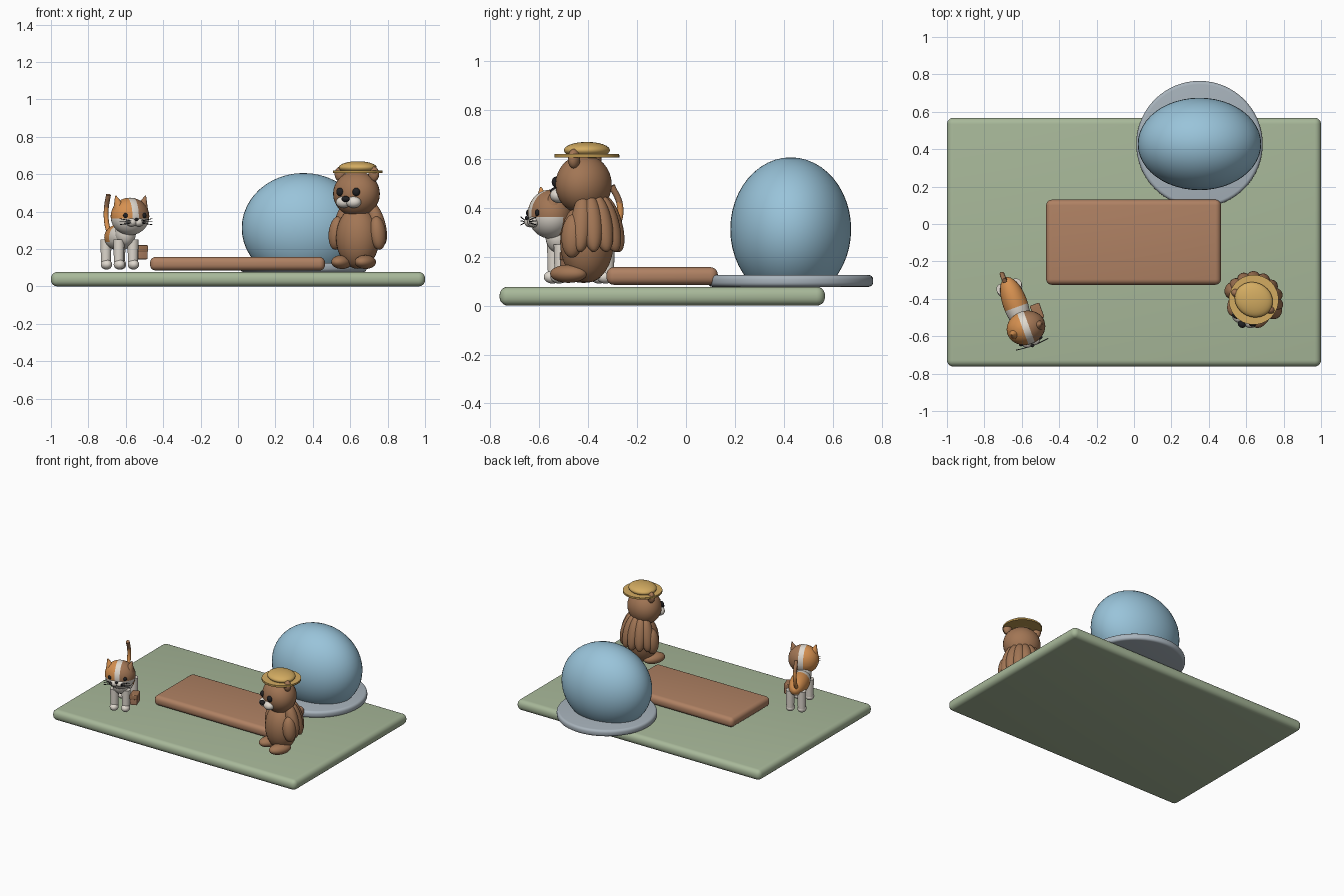
import bpy, bmesh, math
from mathutils import Matrix, Vector, Euler

cube = bpy.data.objects.get("Cube")
if cube:
    bpy.data.objects.remove(cube)


def material(name, r, g, b):
    m = bpy.data.materials.new(name)
    m.use_nodes = True
    m.diffuse_color = (r, g, b, 1)
    bsdf = m.node_tree.nodes["Principled BSDF"]
    bsdf.inputs["Base Color"].default_value = (r, g, b, 1)
    bsdf.inputs["Roughness"].default_value = 0.7
    return m


SAGE = material("sage", .39, .48, .32)
BLUE = material("sky_blue", .32, .55, .70)
WOOD = material("wood", .43, .22, .125)
STONE = material("stone_grey", .39, .45, .50)
BROWN = material("fur_brown", .36, .18, .09)
STRAW = material("straw", .65, .41, .12)
BRIM = material("dark_straw", .50, .31, .08)
ORANGE = material("fur_orange", .67, .28, .08)
CREAM = material("cream", .74, .69, .62)
BLACK = material("black", .015, .015, .017)
WORLD = Matrix()


def finish(name, bm, mats, frame=WORLD, loc=(0, 0, 0), rot=(0, 0, 0), rule=None):
    """Turn a bmesh into a smooth-shaded object; rule picks a material per face."""
    if not isinstance(mats, list):
        mats = [mats]
    for f in bm.faces:
        if rule:
            f.material_index = rule(f.calc_center_median())
    me = bpy.data.meshes.new(name)
    bm.to_mesh(me)
    bm.free()
    for m in mats:
        me.materials.append(m)
    ob = bpy.data.objects.new(name, me)
    bpy.context.collection.objects.link(ob)
    ob.matrix_world = frame @ Matrix.Translation(loc) @ Euler(rot).to_matrix().to_4x4()
    bpy.ops.object.select_all(action='DESELECT')
    ob.select_set(True)
    bpy.context.view_layer.objects.active = ob
    bpy.ops.object.shade_smooth_by_angle(angle=math.radians(40))
    return ob


def ellipsoid(name, loc, radii, mats, frame=WORLD, rot=(0, 0, 0), cuts=(), rule=None, seg=32):
    bm = bmesh.new()
    bmesh.ops.create_uvsphere(bm, u_segments=seg, v_segments=seg // 2, radius=1)
    bmesh.ops.scale(bm, vec=radii, verts=bm.verts)
    # Clean colour borders come from cutting the surface along planes
    for co, no in cuts:
        bmesh.ops.bisect_plane(bm, geom=bm.verts[:] + bm.edges[:] + bm.faces[:],
                               plane_co=co, plane_no=no)
    return finish(name, bm, mats, frame, loc, rot, rule)


def box(name, low, high, mat, bevel, frame=WORLD):
    low, high = Vector(low), Vector(high)
    bm = bmesh.new()
    bmesh.ops.create_cube(bm, size=1)
    bmesh.ops.scale(bm, vec=high - low, verts=bm.verts)
    bmesh.ops.bevel(bm, geom=bm.edges[:], offset=bevel, segments=5, profile=.5, affect='EDGES')
    return finish(name, bm, mat, frame, (low + high) / 2)


def cylinder(name, loc, r1, r2, depth, mat, frame=WORLD, rot=(0, 0, 0), seg=32, bevel=0):
    bm = bmesh.new()
    bmesh.ops.create_cone(bm, cap_ends=True, segments=seg, radius1=r1, radius2=r2, depth=depth)
    if bevel:
        rims = [e for e in bm.edges if abs(e.verts[0].co.z - e.verts[1].co.z) < 1e-5]
        bmesh.ops.bevel(bm, geom=rims, offset=bevel, segments=4, profile=.5, affect='EDGES')
    return finish(name, bm, mat, frame, loc, rot)


def tube(name, points, radius, mats, frame, rule=None):
    cu = bpy.data.curves.new(name, 'CURVE')
    cu.dimensions = '3D'
    cu.bevel_depth = radius
    cu.use_fill_caps = True
    sp = cu.splines.new('BEZIER')
    sp.bezier_points.add(len(points) - 1)
    for p, co in zip(sp.bezier_points, points):
        p.co = co
        p.handle_left_type = p.handle_right_type = 'AUTO'
    helper = bpy.data.objects.new(name + "_path", cu)
    me = bpy.data.meshes.new_from_object(helper)
    bm = bmesh.new()
    bm.from_mesh(me)
    bpy.data.objects.remove(helper)
    bpy.data.meshes.remove(me)
    return finish(name, bm, mats, frame, rule=rule)


# Ground, plank, and the dome on its plate
box("ground_slab", (-1, -.762, 0), (1, .568, .077), SAGE, .034)
box("plank", (-.47, -.325, .085), (.465, .13, .157), WOOD, .03)
cylinder("dome_plate", (.35, .427, .101), .338, .338, .048, STONE, seg=64, bevel=.018)
ellipsoid("blue_dome", (.35, .428, .312), (.33, .247, .294), BLUE, seg=48,
          cuts=[((0, 0, -.22), (0, 0, 1))])
dome = bpy.context.object
bm = bmesh.new()
bm.from_mesh(dome.data)
bmesh.ops.delete(bm, geom=[v for v in bm.verts if v.co.z < -.221], context='VERTS')
bm.to_mesh(dome.data)
bm.free()

# Bear: body, limbs, head
bear = Matrix.Translation((.64, -.405, 0)) @ Matrix.Rotation(math.radians(-26), 4, 'Z')
ellipsoid("bear_body", (0, 0, .26), (.118, .108, .166), BROWN, bear)
ellipsoid("bear_head", (0, -.015, .495), (.128, .112, .122), BROWN, bear)
for s, side in ((1, "left"), (-1, "right")):
    ellipsoid(f"bear_{side}_arm", (s * .122, -.005, .285), (.043, .047, .09), BROWN, bear,
              (0, -s * .12, 0))
    ellipsoid(f"bear_{side}_foot", (s * .07, -.05, .13), (.05, .08, .037), BROWN, bear)
    ellipsoid(f"bear_{side}_ear", (s * .1, -.01, .6), (.03, .024, .04), BROWN, bear)
    ellipsoid(f"bear_{side}_eye", (s * .048, -.116, .505), (.021, .018, .022), BLACK, bear)
    ellipsoid(f"bear_{side}_cheek", (s * .03, -.112, .45), (.042, .036, .031), CREAM, bear)
ellipsoid("bear_nose", (0, -.147, .467), (.022, .017, .016), BLACK, bear)

# Fan of shaggy lobes around the back
for i in range(7):
    a = math.radians((i - 3) * 25)
    ellipsoid(f"back_lobe_{i + 1}", (math.sin(a) * .108, math.cos(a) * .1, .335),
              (.042, .042, .12), BROWN, bear, (.28, 0, -a))

# Straw hat
cylinder("hat_brim", (0, 0, .611), .133, .133, .01, BRIM, bear, seg=48)
cylinder("hat_brim_top", (0, 0, .6175), .132, .132, .004, STRAW, bear, seg=48)
ellipsoid("hat_crown", (0, 0, .635), (.104, .092, .034), STRAW, bear)

# Cat: patched body and head
cat = Matrix.Translation((-.63, -.44, 0)) @ Matrix.Rotation(math.radians(20), 4, 'Z')
ellipsoid("cat_body", (0, .015, .262), (.066, .15, .07), [ORANGE, CREAM], cat,
          cuts=[((0, -.02, 0), (0, 1, 0)), ((0, 0, -.025), (0, 0, 1))],
          rule=lambda c: int(c.y < -.02 or c.z < -.025))
ellipsoid("cat_chest", (0, -.085, .285), (.055, .055, .07), CREAM, cat)


def head_patch(c):
    if abs(c.x) < .018 or (c.z < -.012 and c.y < .02):
        return 1
    return 0 if c.x < 0 else 2


ellipsoid("cat_head", (.01, -.126, .374), (.105, .09, .1), [ORANGE, CREAM, BROWN], cat, seg=40,
          cuts=[((.018, 0, 0), (1, 0, 0)), ((-.018, 0, 0), (1, 0, 0)),
                ((0, 0, -.012), (0, 0, 1)), ((0, .02, 0), (0, 1, 0))], rule=head_patch)
face = cat @ Matrix.Translation((.01, -.126, .374))

# Cat face and legs
for s, side, fur in ((1, "left", BROWN), (-1, "right", ORANGE)):
    cylinder(f"cat_{side}_ear", (s * .074, -.01, .075), .036, .003, .075, fur, face,
             (0, s * .3, 0), seg=20)
    ellipsoid(f"cat_{side}_eye", (s * .053, -.076, .005), (.013, .009, .014), BLACK, face, seg=20)
    ellipsoid(f"cat_{side}_cheek", (s * .02, -.08, -.032), (.03, .024, .022), CREAM, face, seg=24)
    for k in (-1, 0, 1):
        tube(f"cat_{side}_whisker_{k + 2}",
             [(s * .03, -.101, -.03 + k * .006), (s * .092, -.094, -.028 + k * .016)],
             .002, BLACK, face)
    for y, end in ((-.09, "front"), (.112, "back")):
        cylinder(f"cat_{end}_{side}_leg", (s * .04, y, .18), .026, .03, .14, CREAM, cat, seg=24)
        ellipsoid(f"cat_{end}_{side}_paw", (s * .04, y - .008, .117), (.03, .036, .027),
                  CREAM, cat, seg=24)
ellipsoid("cat_nose", (0, -.102, -.016), (.011, .008, .008), BLACK, face, seg=16)

# Tail with dark tip, and the satchel at the cat's left side
tube("cat_tail", [(-.01, .14, .28), (-.012, .178, .34), (-.012, .185, .41), (-.012, .15, .49)],
     .013, [ORANGE, BROWN], cat, lambda c: int(c.z > .42))
box("satchel", (.07, -.105, .145), (.12, -.025, .215), WOOD, .006, cat)
box("satchel_flap", (.068, -.107, .185), (.122, -.023, .22), BROWN, .006, cat)
